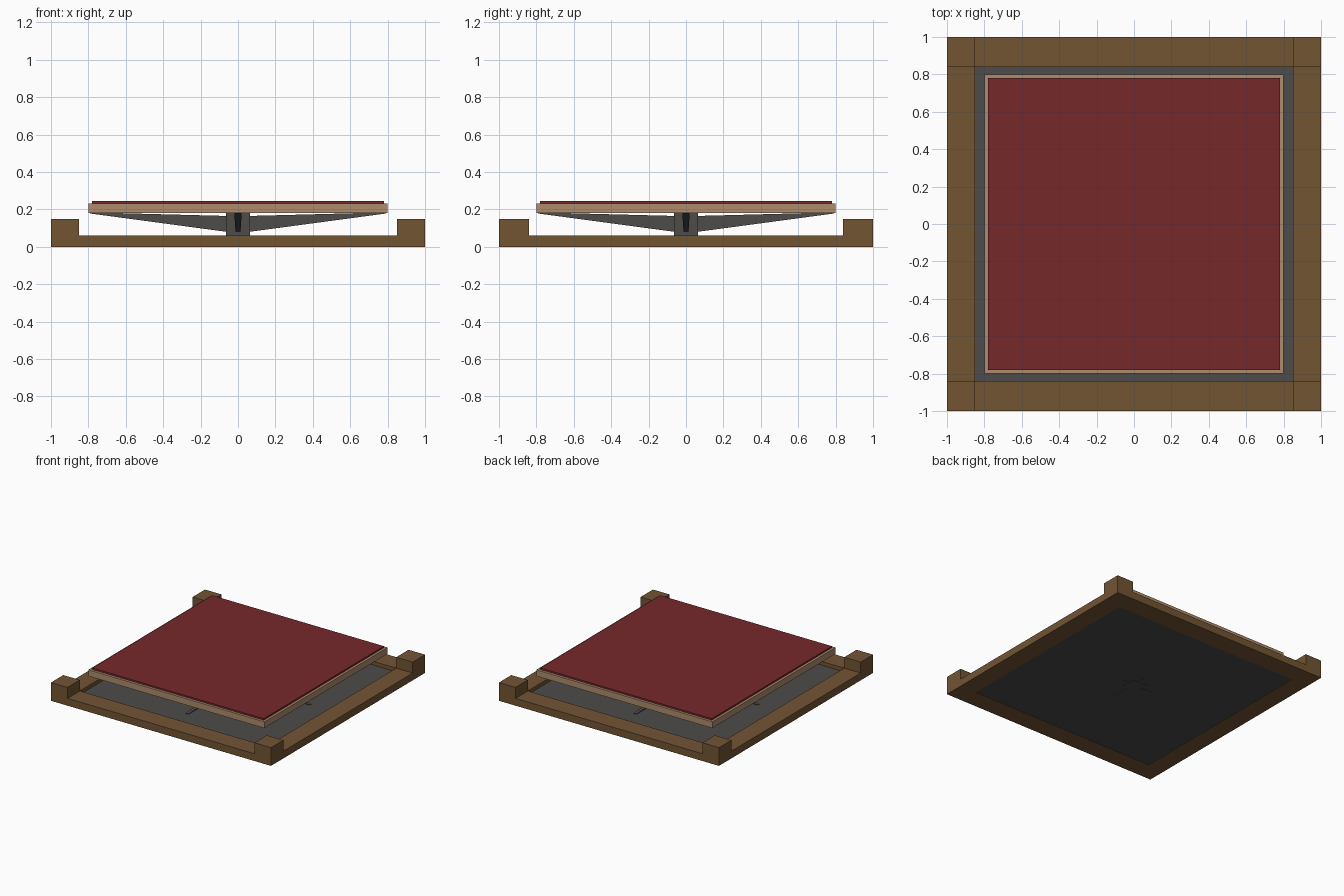
import bpy, bmesh, math
from mathutils import Matrix

if "Cube" in bpy.data.objects:
    bpy.data.objects.remove(bpy.data.objects["Cube"])


def material(name, rgb):
    m = bpy.data.materials.new(name)
    m.diffuse_color = (*rgb, 1)
    m.use_nodes = True
    m.node_tree.nodes["Principled BSDF"].inputs["Base Color"].default_value = m.diffuse_color
    return m


BROWN = material("dark_wood", (0.17, 0.09, 0.034))
TAN = material("pale_wood", (0.42, 0.26, 0.15))
RED = material("red_cloth", (0.18, 0.022, 0.024))
IRON = material("iron", (0.075, 0.072, 0.07))


def finish(name, bm, mat):
    bmesh.ops.recalc_face_normals(bm, faces=bm.faces)
    mesh = bpy.data.meshes.new(name)
    bm.to_mesh(mesh)
    bm.free()
    mesh.materials.append(mat)
    obj = bpy.data.objects.new(name, mesh)
    bpy.context.collection.objects.link(obj)
    return obj


def box(name, lo, hi, mat):
    bm = bmesh.new()
    bmesh.ops.create_cube(bm, size=1)
    for v in bm.verts:
        v.co = [(a + b) / 2 + c * (b - a) for a, b, c in zip(lo, hi, v.co)]
    return finish(name, bm, mat)


def arm(name, angle, inner, outer, w_in, w_out):
    """Tapered blade; inner and outer are (radius, z low, z high)."""
    bm = bmesh.new()
    rings = []
    for (r, z0, z1), w in ((inner, w_in), (outer, w_out)):
        rings.append([bm.verts.new(p) for p in
                      ((r, -w, z0), (r, w, z0), (r, w, z1), (r, -w, z1))])
    a, b = rings
    bm.faces.new(a)
    bm.faces.new(b)
    for i in range(4):
        j = (i + 1) % 4
        bm.faces.new((a[i], a[j], b[j], b[i]))
    bmesh.ops.transform(bm, matrix=Matrix.Rotation(angle, 4, 'Z'), verts=bm.verts)
    return finish(name, bm, IRON)


# Wooden frame: tall corner blocks joined by low rails
X, Y, H = 0.85, 0.84, 0.06
for sx, nx in ((-1, "left"), (1, "right")):
    for sy, ny in ((-1, "front"), (1, "back")):
        xs, ys = sorted((sx * X, sx)), sorted((sy * Y, sy))
        box(f"{ny}_{nx}_corner_block", (xs[0], ys[0], 0), (xs[1], ys[1], 0.15), BROWN)
    box(f"{nx}_rail", (xs[0], -Y, 0), (xs[1], Y, H), BROWN)
for sy, ny in ((-1, "front"), (1, "back")):
    ys = sorted((sy * Y, sy))
    box(f"{ny}_rail", (-X, ys[0], 0), (X, ys[1], H), BROWN)

# Iron floor and central post
box("floor_plate", (-X, -Y, 0.002), (X, Y, 0.03), IRON)
box("centre_post", (-0.065, -0.065, 0), (0.065, 0.065, 0.18), IRON)

# Upper support arms and low floor ribs, four of each
for i in range(4):
    a = i * math.pi / 2
    arm(f"support_arm_{i + 1}", a, (0.06, 0.08, 0.165), (0.79, 0.178, 0.184), 0.013, 0.02)
    arm(f"floor_rib_{i + 1}", a, (0.06, 0.0, 0.055), (0.66, 0.006, 0.034), 0.013, 0.013)

# Pressure plate with its cloth cover
box("plate_board", (-0.8, -0.8, 0.18), (0.8, 0.8, 0.232), TAN)
box("cloth_cover", (-0.78, -0.78, 0.23), (0.78, 0.78, 0.245), RED)
